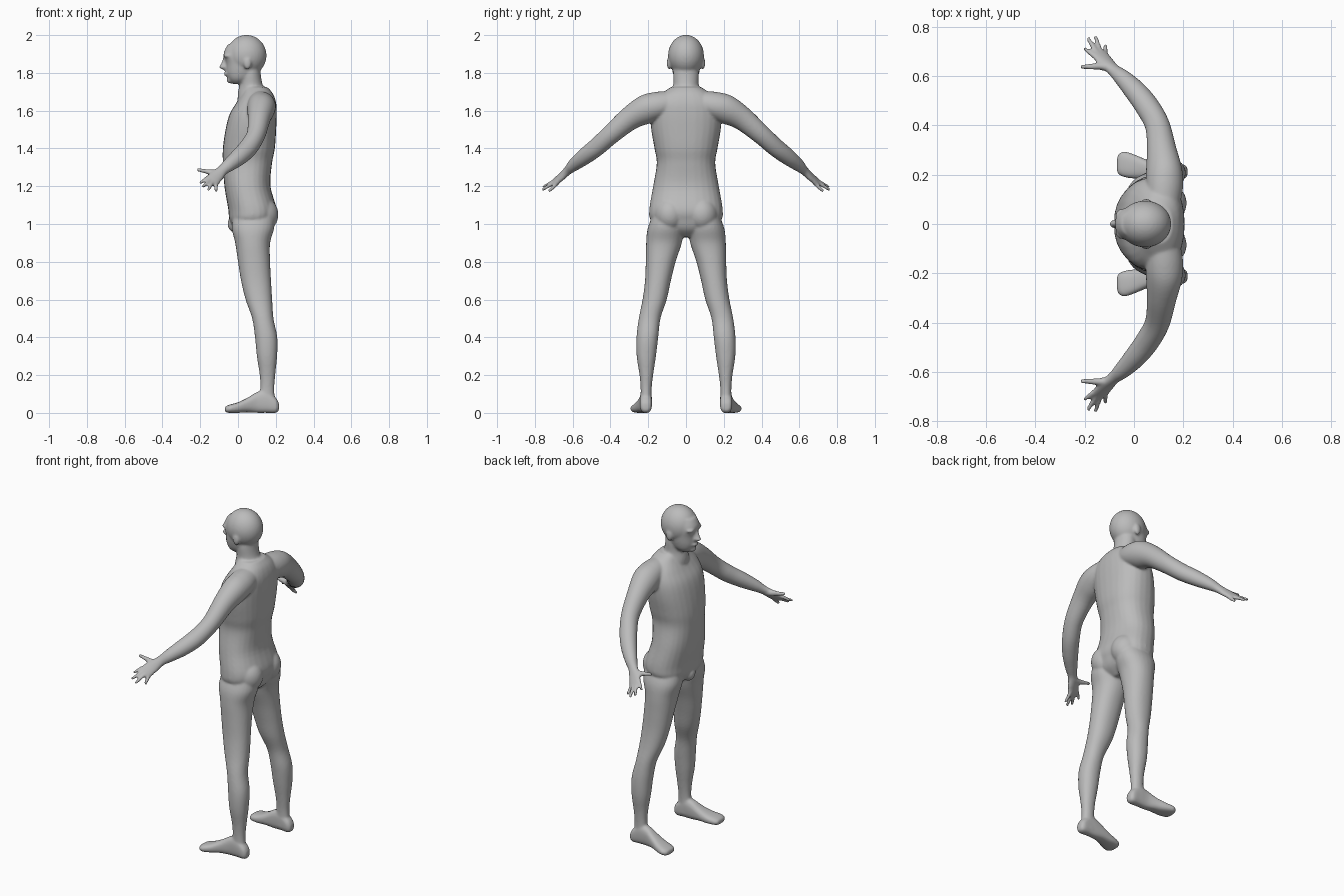
import bpy, bmesh, math
from mathutils import Vector as V

bm = bmesh.new()
N = 28


def catmull(a, b, c, d, t):
    return 0.5 * (2*b + (c-a)*t + (2*a-5*b+4*c-d)*t*t + (3*b-a-3*c+d)*t**3)


def loft(rings, power=2.0, steps=5):
    """Closed skin through rings given as (centre, half-axis u, half-axis v)."""
    rows, n = [], len(rings)
    for i in range(n - 1):
        q = [rings[max(0, min(n-1, i+k))] for k in (-1, 0, 1, 2)]
        for s in range(steps + (i == n - 2)):
            rows.append([catmull(*[r[j] for r in q], s/steps) for j in range(3)])
    grid = []
    for c, u, v in rows:
        row = []
        for k in range(N):
            a = 2*math.pi*k/N
            ca, sa = math.cos(a), math.sin(a)
            p = c + u*math.copysign(abs(ca)**(2/power), ca) + v*math.copysign(abs(sa)**(2/power), sa)
            row.append(bm.verts.new(p))
        grid.append(row)
    for a, b in zip(grid, grid[1:]):
        for k in range(N):
            bm.faces.new((a[k], a[(k+1) % N], b[(k+1) % N], b[k]))
    bm.faces.new(grid[0])
    bm.faces.new(grid[-1])


def upright(rows, power=2.0):
    """Level rings: (z, front x, back x, y low, y high)."""
    loft([(V(((f+b)/2, (l+h)/2, z)), V(((b-f)/2, 0, 0)), V((0, (h-l)/2, 0)))
          for z, f, b, l, h in rows], power)


def centred(rows, power=2.0):
    upright([(z, f, b, -w, w) for z, f, b, w in rows], power)


def limb(points, side, ref=V((0.9, 0, -0.45))):
    """Tube along points (x, y, z, radius across, radius through)."""
    ps = [V(p[:3]) for p in points]
    rings = []
    for i, p in enumerate(points):
        t = (ps[min(i+1, len(ps)-1)] - ps[max(i-1, 0)]).normalized()
        u = (ref - t*ref.dot(t)).normalized()
        w = t.cross(u)
        rings.append([V((q.x, q.y*side, q.z)) for q in (ps[i], u*p[3], w*p[4])])
    loft(rings)


def blob(centre, size):
    vs = bmesh.ops.create_uvsphere(bm, u_segments=32, v_segments=20, radius=1)['verts']
    for v in vs:
        v.co = V([c + s*k for c, s, k in zip(centre, size, v.co)])


# torso
centred([(.93, .04, .13, .05), (.97, -.015, .175, .13), (1.02, -.045, .195, .187),
         (1.08, -.052, .205, .194), (1.2, -.072, .172, .174), (1.32, -.08, .18, .155),
         (1.4, -.08, .195, .167), (1.5, -.066, .202, .184), (1.58, -.045, .205, .188),
         (1.64, -.01, .202, .175), (1.69, .02, .185, .13), (1.725, .03, .155, .08)], 2.3)
blob((-.015, 0, 1.0), (.04, .04, .045))

# neck
centred([(1.62, .0, .18, .1), (1.67, -.002, .168, .088), (1.7, .0, .15, .075),
         (1.74, .008, .13, .067), (1.8, .01, .12, .068), (1.85, .01, .12, .06)])

# cranium, face, nose, brow, lips
blob((.045, 0, 1.892), (.106, .095, .109))
centred([(1.742, -.03, .03, .03), (1.765, -.05, .07, .056), (1.8, -.062, .1, .07),
         (1.85, -.064, .115, .078), (1.9, -.077, .12, .076), (1.95, -.055, .11, .06)], 2.2)
centred([(1.817, -.08, -.04, .012), (1.829, -.1, -.04, .021), (1.845, -.092, -.04, .015),
         (1.885, -.077, -.04, .012)])
blob((-.055, 0, 1.795), (.021, .027, .013))
blob((-.042, 0, 1.762), (.019, .026, .018))

for side in (-1, 1):
    blob((-.052, side*.032, 1.89), (.025, .03, .011))      # brow
    blob((.05, side*.088, 1.852), (.021, .014, .034))      # ear
    blob((.12, side*.085, 1.05), (.094, .085, .095))       # buttock

    # leg
    leg = [(1.06, -.02, .19, .03, .17), (.98, -.033, .192, .012, .202), (.9, -.015, .17, .022, .211),
           (.8, .0, .17, .055, .213), (.7, .016, .175, .08, .217), (.6, .04, .181, .102, .23),
           (.5, .075, .188, .135, .25), (.4, .09, .208, .147, .262), (.3, .1, .207, .159, .261),
           (.2, .115, .197, .174, .246), (.12, .117, .192, .182, .24), (.03, .1, .2, .18, .243)]
    upright([(z, f, b, *sorted((l*side, h*side))) for z, f, b, l, h in leg], 2.15)

    # foot: rings along its length (x, bottom, top, inner y, outer y)
    foot = [(.217, .015, .05, .195, .23), (.2, .0, .08, .182, .243), (.15, .0, .12, .18, .245),
            (.1, .0, .11, .18, .247), (.05, .003, .08, .181, .262), (.0, .0, .056, .184, .283),
            (-.04, .0, .045, .19, .295), (-.062, .002, .036, .2, .285), (-.07, .008, .028, .212, .265)]
    loft([(V((x, side*(i+o)/2, (a+b)/2)), V((0, (o-i)/2, 0)), V((0, 0, (b-a)/2)))
          for x, a, b, i, o in foot], 2.6)

    # arm down to the knuckles
    limb([(.12, .07, 1.645, .065, .06), (.125, .15, 1.628, .075, .072), (.122, .215, 1.605, .073, .078),
          (.112, .3, 1.557, .06, .063), (.095, .4, 1.472, .05, .052), (.055, .475, 1.405, .05, .048),
          (.005, .54, 1.355, .046, .043), (-.048, .595, 1.312, .036, .033),
          (-.082, .625, 1.284, .029, .023), (-.112, .655, 1.255, .037, .018),
          (-.137, .685, 1.23, .04, .014), (-.146, .696, 1.222, .036, .011)], side)

    # fingers and thumb
    for base, tip in (((-.165, .685, 1.242), (-.203, .715, 1.215)),
                      ((-.152, .695, 1.23), (-.188, .757, 1.195)),
                      ((-.135, .695, 1.22), (-.158, .764, 1.18)),
                      ((-.115, .685, 1.212), (-.116, .728, 1.172))):
        b, t = V(base), V(tip)
        b0 = b + (V((-.112, .655, 1.255)) - b)*.4
        limb([(*b0, .011, .011), (*b, .011, .011), (*b.lerp(t, .6), .0098, .0098),
              (*t, .008, .008)], side)
    limb([(-.09, .632, 1.272, .02, .018), (-.135, .64, 1.272, .017, .015),
          (-.175, .639, 1.28, .012, .012), (-.217, .639, 1.288, .009, .009)], side, V((0, 0.3, 1)))

bmesh.ops.recalc_face_normals(bm, faces=bm.faces)
me = bpy.data.meshes.new("human_body")
bm.to_mesh(me)
bm.free()
body = bpy.data.objects.new("human_body", me)
bpy.context.collection.objects.link(body)

# fuse the parts into one skin and soften the joins
r = body.modifiers.new("fuse", 'REMESH')
r.mode = 'VOXEL'
r.voxel_size = 0.0065
r.use_smooth_shade = True
s = body.modifiers.new("soften", 'SMOOTH')
s.factor = 0.5
s.iterations = 7

skin = bpy.data.materials.new("plain_grey")
skin.diffuse_color = (0.5, 0.5, 0.5, 1)
me.materials.append(skin)
for p in me.polygons:
    p.use_smooth = True
